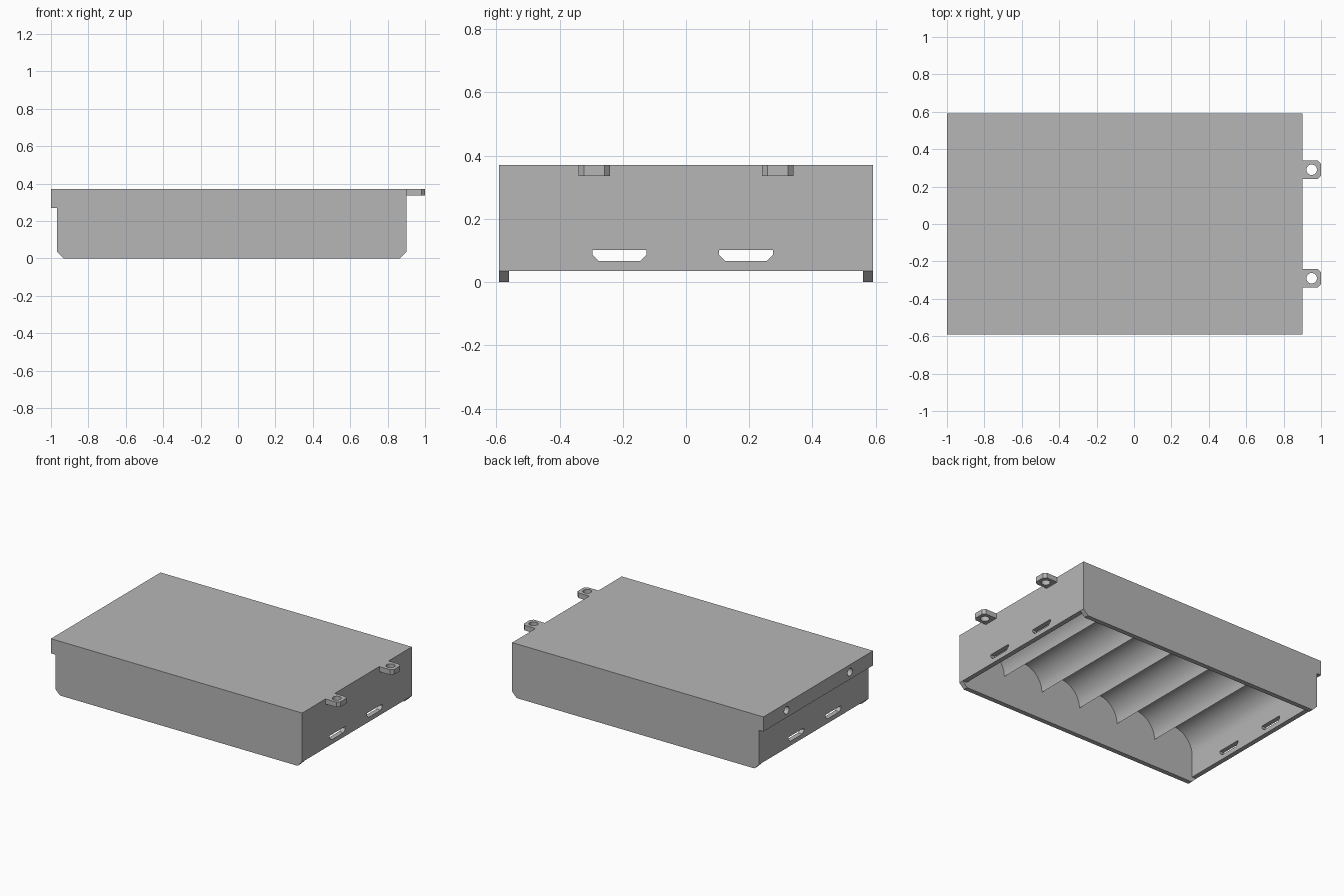
import bpy
import bmesh
import math
from mathutils import Vector

if "Cube" in bpy.data.objects:
    bpy.data.objects.remove(bpy.data.objects["Cube"], do_unlink=True)

grey = bpy.data.materials.new("plain grey")
grey.use_nodes = True
grey.diffuse_color = (0.47, 0.47, 0.47, 1)
grey.node_tree.nodes["Principled BSDF"].inputs["Base Color"].default_value = (0.47, 0.47, 0.47, 1)

# Maps a flat profile point (u, v) at depth w along the named axis
PLACE = {
    "x": lambda u, v, w: Vector((w, u, v)),
    "y": lambda u, v, w: Vector((u, w, v)),
    "z": lambda u, v, w: Vector((u, v, w)),
}


def prism(name, profile, axis, start, end):
    """Extrude a flat outline along an axis into a solid."""
    place = PLACE[axis]
    bm = bmesh.new()
    face = bm.faces.new([bm.verts.new(place(u, v, start)) for u, v in profile])
    out = bmesh.ops.extrude_face_region(bm, geom=[face], use_keep_orig=True)
    shift = place(0, 0, end - start)
    bmesh.ops.translate(bm, vec=shift, verts=[g for g in out["geom"] if isinstance(g, bmesh.types.BMVert)])
    bmesh.ops.recalc_face_normals(bm, faces=bm.faces)
    mesh = bpy.data.meshes.new(name)
    bm.to_mesh(mesh)
    bm.free()
    mesh.materials.append(grey)
    obj = bpy.data.objects.new(name, mesh)
    bpy.context.collection.objects.link(obj)
    return obj


def circle(u, v, radius, sides=24):
    return [(u + radius * math.cos(2 * math.pi * i / sides),
             v + radius * math.sin(2 * math.pi * i / sides)) for i in range(sides)]


def combine(target, other, operation):
    """Apply a boolean and remove the helper solid."""
    mod = target.modifiers.new(operation.lower(), "BOOLEAN")
    mod.operation = operation
    mod.solver = "EXACT"
    mod.object = other
    other.hide_render = True
    bpy.context.view_layer.objects.active = target
    bpy.ops.object.modifier_apply(modifier=mod.name)
    bpy.data.objects.remove(other, do_unlink=True)


LEFT, RIGHT = -0.967, 0.90      # outer ends of the tray
HALF, TOP = 0.592, 0.37         # half width and height
WALL, CUT = 0.032, 0.035        # wall thickness and corner chamfer

# Outer shell with chamfered lower corners and an overhanging lip
shell = [(LEFT + CUT, 0), (RIGHT - CUT, 0), (RIGHT, CUT), (RIGHT, TOP),
         (-1, TOP), (-1, 0.27), (LEFT, 0.27), (LEFT, CUT)]
tray = prism("battery_tray", shell, "y", -HALF, HALF)

# Mounting tabs with screw holes
for y in (-0.29, 0.29):
    w, c = 0.05, 0.018
    outline = [(RIGHT - 0.02, y - w), (1 - c, y - w), (1, y - w + c),
               (1, y + w - c), (1 - c, y + w), (RIGHT - 0.02, y + w)]
    combine(tray, prism("mounting_tab", outline, "z", TOP - 0.035, TOP), "UNION")
    combine(tray, prism("tab_hole", circle(0.95, y, 0.028), "z", 0.3, 0.4), "DIFFERENCE")

# Underside cavity: six round cell grooves between the end walls
inner_left, inner_right = LEFT + WALL, RIGHT - WALL
GROOVES, STEPS, SPRING = 6, 24, 0.188
pitch = (inner_right - inner_left) / GROOVES
cavity = [(-1.1, CUT), (-1.1, -0.1), (1.1, -0.1), (1.1, CUT), (inner_right, CUT)]
for g in range(GROOVES):
    centre = inner_right - pitch * (g + 0.5)
    first = 0 if g == 0 else 1
    for i in range(first, STEPS + 1):
        a = math.pi * i / STEPS
        cavity.append((centre + pitch / 2 * math.cos(a), SPRING + pitch / 2 * math.sin(a)))
cavity.append((inner_left, CUT))
combine(tray, prism("cavity", cavity, "y", -HALF + WALL, HALF - WALL), "DIFFERENCE")

# Strap slots through both end walls
for y in (-0.21, 0.19):
    w, c = 0.085, 0.02
    slot = [(y - w + c, 0.066), (y + w - c, 0.066), (y + w, 0.066 + c),
            (y + w, 0.101), (y - w, 0.101), (y - w, 0.066 + c)]
    combine(tray, prism("strap_slot", slot, "x", -1.1, 1.1), "DIFFERENCE")

# Blind round holes in the lip
for y in (-0.342, 0.342):
    combine(tray, prism("lip_hole", circle(y, 0.32, 0.026), "x", -1.1, -0.91), "DIFFERENCE")

# Smooth the curved grooves while keeping edges crisp
bpy.ops.object.select_all(action="DESELECT")
tray.select_set(True)
bpy.context.view_layer.objects.active = tray
bpy.ops.object.shade_smooth_by_angle(angle=math.radians(30))
